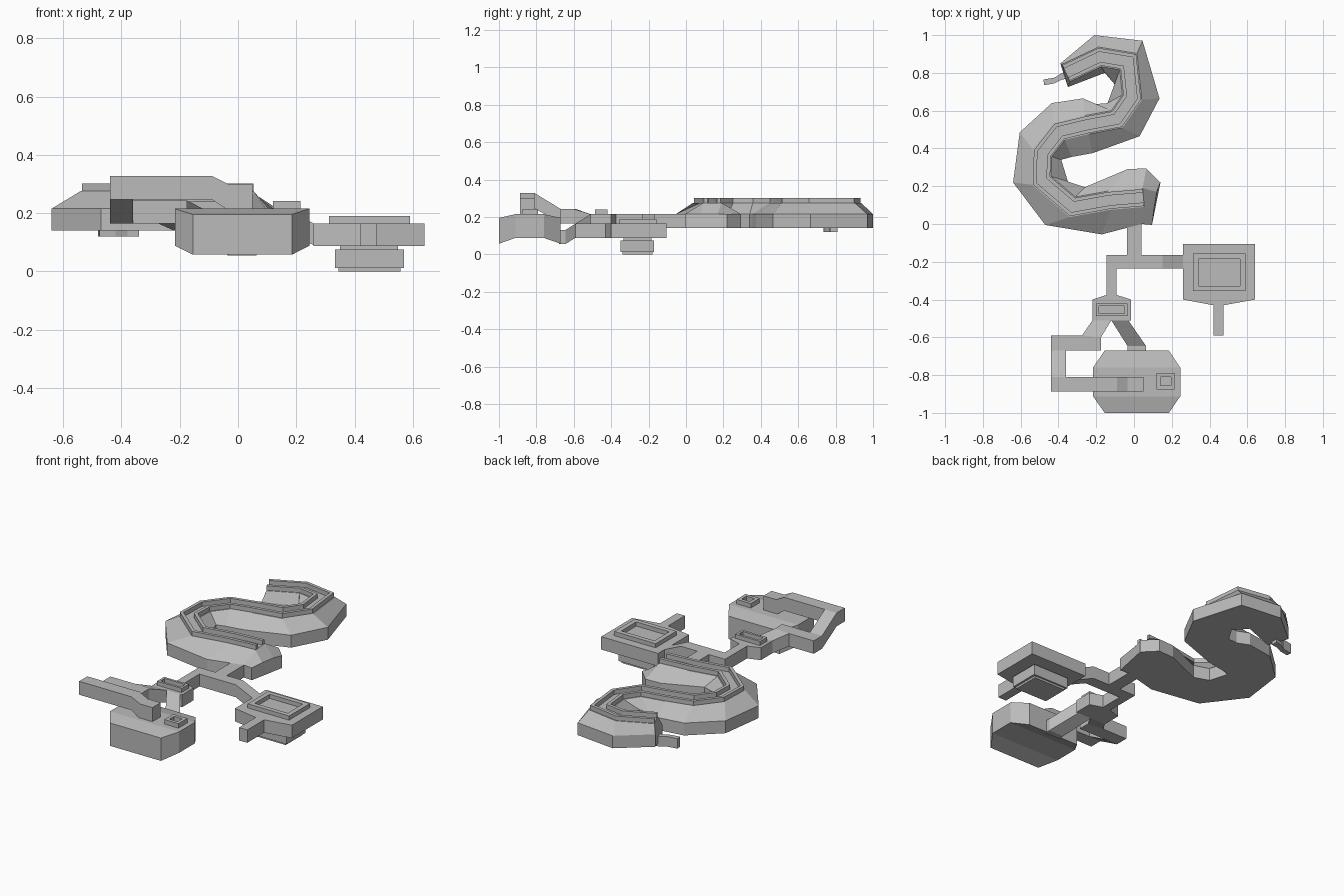
import bpy, bmesh
from mathutils import Vector

grey = bpy.data.materials.new("plain grey")
grey.diffuse_color = (0.5, 0.5, 0.5, 1)


def loft(name, rings, closed=False):
    """Skin a list of equal-length point rings, capping the ends."""
    bm = bmesh.new()
    vs = [[bm.verts.new(p) for p in r] for r in rings]
    n = len(vs[0])
    pairs = list(zip(vs, vs[1:])) + ([(vs[-1], vs[0])] if closed else [])
    for a, b in pairs:
        for i in range(n):
            j = (i + 1) % n
            bm.faces.new((a[i], a[j], b[j], b[i]))
    if not closed:
        bm.faces.new(vs[0])
        bm.faces.new(vs[-1])
    bmesh.ops.recalc_face_normals(bm, faces=bm.faces)
    me = bpy.data.meshes.new(name)
    bm.to_mesh(me)
    bm.free()
    me.materials.append(grey)
    ob = bpy.data.objects.new(name, me)
    bpy.context.collection.objects.link(ob)
    return ob


def duct(name, stations):
    """Box section through (x1, y1, x2, y2, z_low, z_high) stations."""
    return loft(name, [[(a, b, lo), (c, d, lo), (c, d, hi), (a, b, hi)]
                       for a, b, c, d, lo, hi in stations])


def slab(name, x0, x1, y0, y1, z0, z1):
    return duct(name, [(x0, y0, x1, y0, z0, z1), (x0, y1, x1, y1, z0, z1)])


def rim(name, x0, x1, y0, y1, z0, z1, t):
    """Raised rectangular frame of wall thickness t."""
    rings = []
    for x, y, sx, sy in ((x0, y0, 1, 1), (x1, y0, -1, 1), (x1, y1, -1, -1), (x0, y1, 1, -1)):
        xi, yi = x + sx * t, y + sy * t
        rings.append([(x, y, z0), (x, y, z1), (xi, yi, z1), (xi, yi, z0)])
    return loft(name, rings, closed=True)


# Serpentine hall: outer-left point, ridge centre, outer-right point
path = [
    (0.04, 0.00, 0.05, 0.14, 0.065, 0.295),
    (-0.17, -0.055, -0.13, 0.125, -0.035, 0.29),
    (-0.47, -0.005, -0.325, 0.09, -0.26, 0.195),
    (-0.64, 0.22, -0.49, 0.23, -0.35, 0.225),
    (-0.605, 0.485, -0.485, 0.375, -0.385, 0.34),
    (-0.435, 0.64, -0.395, 0.49, -0.33, 0.355),
    (-0.27, 0.665, -0.25, 0.525, -0.22, 0.375),
    (-0.20, 0.635, -0.09, 0.555, 0.03, 0.465),
    (-0.14, 0.64, -0.01, 0.67, 0.135, 0.665),
    (-0.09, 0.725, -0.03, 0.86, 0.045, 0.97),
    (-0.155, 0.80, -0.18, 0.885, -0.21, 1.0),
    (-0.35, 0.725, -0.36, 0.80, -0.39, 0.85),
]
mid = [Vector(p[2:4]) for p in path]


def side(i, d):
    """Mitred point at distance d to the left of the ridge."""
    a = (mid[i] - mid[max(i - 1, 0)]).normalized()
    b = (mid[min(i + 1, len(mid) - 1)] - mid[i]).normalized()
    t = (a + b).normalized()
    m = max(t.dot(b if b.length else a), 0.7)
    return mid[i] + Vector((-t.y, t.x)) * d / m


def hall_ring(l, sl, sr, r, zs):
    return [(*l, 0.14), (*l, 0.215), (*sl, zs), (*sr, zs), (*r, 0.215), (*r, 0.14)]


rings = [hall_ring((0.095, -0.005), (0.105, 0.08), (0.12, 0.17), (0.14, 0.22), 0.216)]
for i, p in enumerate(path):
    rings.append(hall_ring(p[:2], side(i, 0.05), side(i, -0.05), p[4:], 0.275))
loft("winding_hall", rings)

# Twin kerbs along the ridge
for label, s in (("left", 1), ("right", -1)):
    rings = []
    for i in range(len(mid)):
        o, n = side(i, 0.045 * s), side(i, 0.026 * s)
        rings.append([(*o, 0.27), (*o, 0.302), (*n, 0.302), (*n, 0.27)])
    loft(label + "_ridge_kerb", rings)

# Tail outlet
duct("tail_outlet", [(-0.34, 0.77, -0.34, 0.81, 0.12, 0.18), (-0.38, 0.765, -0.38, 0.80, 0.12, 0.18),
                     (-0.42, 0.745, -0.42, 0.775, 0.12, 0.18), (-0.475, 0.735, -0.48, 0.765, 0.12, 0.18)])

# Junction corridors
slab("main_corridor", -0.037, 0.04, -0.20, 0.03, 0.14, 0.215)
duct("cross_corridor", [(-0.145, -0.235, -0.145, -0.165, 0.14, 0.215),
                        (0.15, -0.235, 0.15, -0.165, 0.14, 0.215),
                        (0.26, -0.235, 0.26, -0.165, 0.09, 0.165)])
slab("west_corridor", -0.145, -0.093, -0.38, -0.20, 0.14, 0.215)

# East room with rim, plinth and stub
duct("east_room", [(0.26, -0.105, 0.64, -0.105, 0.087, 0.165),
                   (0.26, -0.40, 0.64, -0.40, 0.087, 0.165),
                   (0.42, -0.43, 0.475, -0.43, 0.087, 0.165)])
slab("east_stub", 0.42, 0.475, -0.59, -0.42, 0.087, 0.165)
rim("east_rim", 0.313, 0.59, -0.355, -0.157, 0.16, 0.19, 0.028)
slab("east_neck", 0.35, 0.55, -0.335, -0.185, 0.07, 0.09)
slab("east_plinth", 0.333, 0.57, -0.35, -0.17, 0.012, 0.075)
slab("east_foot", 0.345, 0.557, -0.34, -0.18, 0.0, 0.014)

# West node with rim
duct("west_node", [(-0.145, -0.375, -0.093, -0.375, 0.14, 0.215),
                   (-0.22, -0.40, -0.017, -0.40, 0.14, 0.215),
                   (-0.22, -0.51, -0.017, -0.51, 0.14, 0.215)])
rim("node_rim", -0.20, -0.035, -0.487, -0.42, 0.21, 0.24, 0.014)

# Looping passage from the node round to the south room
duct("loop_start", [(-0.22, -0.51, -0.12, -0.51, 0.14, 0.215),
                    (-0.275, -0.59, -0.175, -0.60, 0.165, 0.243),
                    (-0.275, -0.67, -0.175, -0.67, 0.165, 0.243)])
slab("loop_lower", -0.44, -0.27, -0.67, -0.59, 0.165, 0.243)
duct("loop_ramp", [(-0.44, -0.67, -0.36, -0.67, 0.165, 0.243),
                   (-0.44, -0.81, -0.36, -0.81, 0.247, 0.328)])
duct("loop_upper", [(-0.44, -0.888, -0.44, -0.81, 0.247, 0.328),
                    (-0.09, -0.888, -0.09, -0.81, 0.247, 0.328),
                    (-0.035, -0.888, -0.035, -0.81, 0.21, 0.30),
                    (0.05, -0.888, 0.05, -0.81, 0.21, 0.30)])

# Descending ramp to the south room
duct("south_ramp", [(-0.12, -0.51, -0.03, -0.51, 0.14, 0.215),
                    (-0.035, -0.645, 0.063, -0.645, 0.055, 0.13),
                    (-0.035, -0.68, 0.063, -0.68, 0.055, 0.13)])

# South room with bevelled ends and hatch
duct("south_room", [(-0.155, -1.0, 0.185, -1.0, 0.057, 0.195),
                    (-0.217, -0.912, 0.245, -0.912, 0.088, 0.215),
                    (-0.217, -0.76, 0.245, -0.76, 0.088, 0.215),
                    (-0.155, -0.67, 0.185, -0.67, 0.057, 0.195)])
rim("south_hatch_rim", 0.12, 0.215, -0.875, -0.79, 0.21, 0.242, 0.02)
